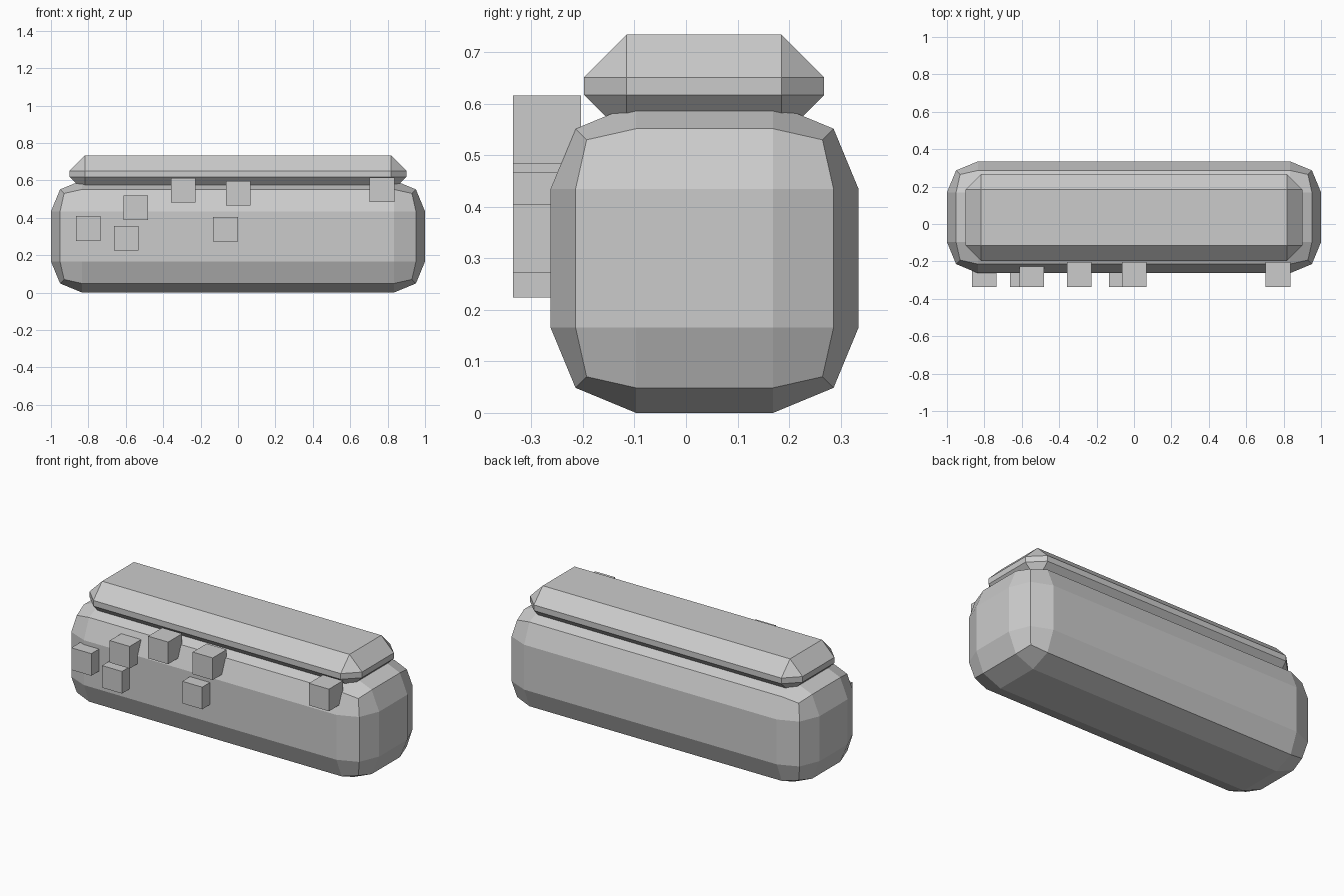
import bpy
import bmesh
from mathutils import Matrix, Vector

default_cube = bpy.data.objects.get("Cube")
if default_cube:
    bpy.data.objects.remove(default_cube, do_unlink=True)

grey = bpy.data.materials.new("plain grey")
grey.use_nodes = True
colour = (0.6, 0.6, 0.6, 1.0)
grey.diffuse_color = colour
grey.node_tree.nodes["Principled BSDF"].inputs["Base Color"].default_value = colour


def box(name, centre, size, bevel=0.0, segments=1):
    """Flat-shaded box with optional bevelled edges."""
    bm = bmesh.new()
    bmesh.ops.create_cube(bm, size=1, matrix=Matrix.Diagonal((*size, 1)))
    if bevel:
        bmesh.ops.bevel(bm, geom=bm.edges[:], offset=bevel, segments=segments,
                        profile=0.5, affect='EDGES')
    mesh = bpy.data.meshes.new(name)
    bm.to_mesh(mesh)
    bm.free()
    mesh.materials.append(grey)
    obj = bpy.data.objects.new(name, mesh)
    obj.location = Vector(centre)
    bpy.context.collection.objects.link(obj)
    return obj


# Rounded main body
box("body", (0, 0.036, 0.3), (2.0, 0.598, 0.6), bevel=0.166, segments=2)

# Chamfered lid sunk into the top of the body
box("lid", (0, 0.035, 0.634), (1.8, 0.466, 0.2), bevel=0.083)

# Small cubes scattered over the front: x and z of each centre
studs = [(-0.8, 0.342), (-0.597, 0.29), (-0.546, 0.453), (-0.292, 0.547),
         (-0.067, 0.338), (0.002, 0.531), (0.77, 0.55)]
for i, (x, z) in enumerate(studs, 1):
    box(f"front_block_{i}", (x, -0.27, z), (0.132, 0.132, 0.132))
